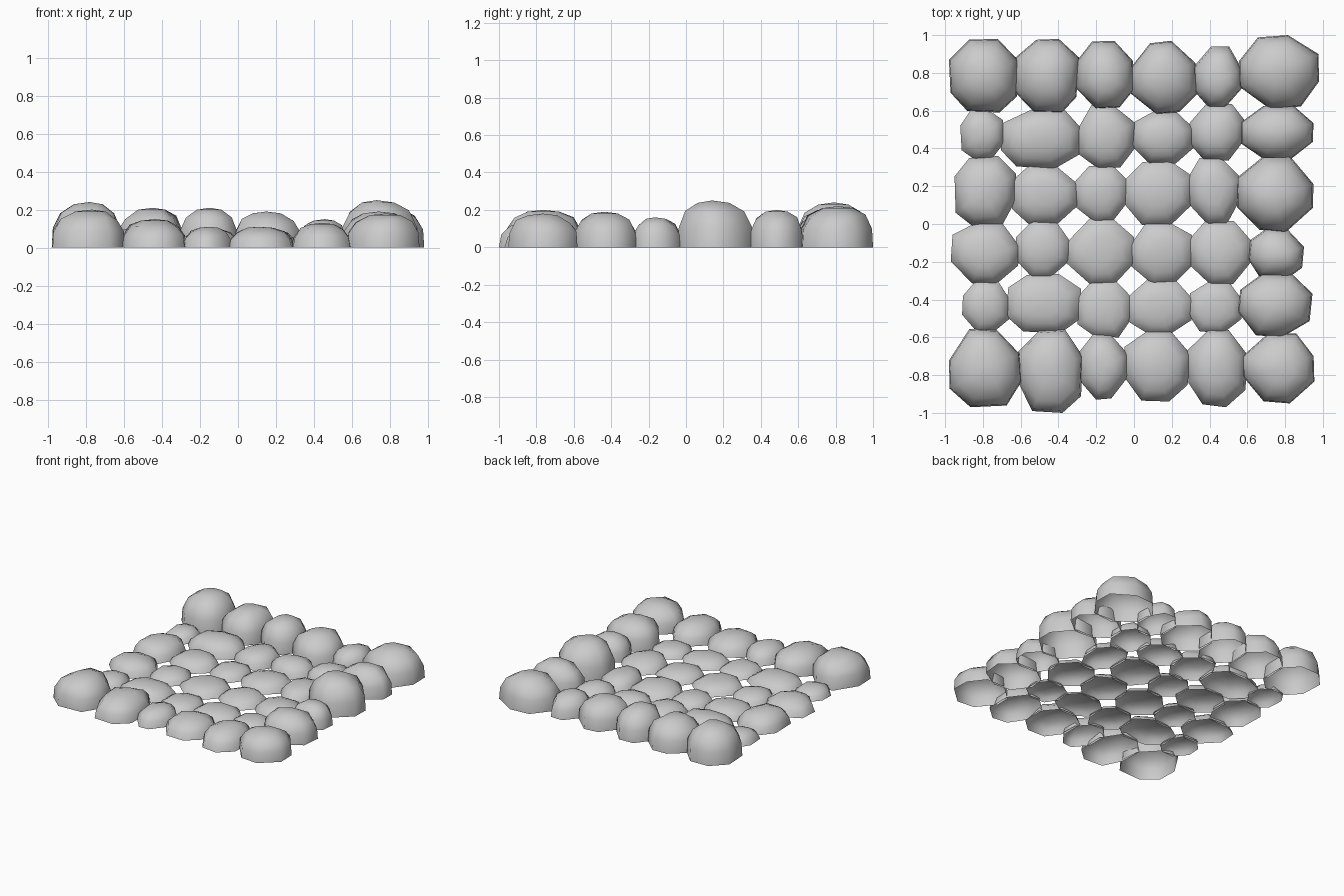
import bpy, math, random

if "Cube" in bpy.data.objects:
    bpy.data.objects.remove(bpy.data.objects["Cube"])

random.seed(11)

# seams between neighbouring stones: across x for each row (back to front)
X_SEAMS = [
    [-.98, -.625, -.30, -.01, .325, .565, .98],
    [-.92, -.695, -.29, -.005, .305, .575, .95],
    [-.95, -.635, -.305, -.045, .295, .555, .95],
    [-.97, -.615, -.35, -.01, .30, .615, .90],
    [-.91, -.67, -.29, -.025, .30, .56, .945],
    [-.98, -.605, -.28, -.04, .29, .585, .955],
]
# seams along y for each column (left to right)
Y_SEAMS = [
    [.98, .60, .35, .0, -.31, -.565, -.97],
    [.98, .60, .30, .01, -.275, -.565, -1.0],
    [.97, .62, .30, .02, -.31, -.59, -.93],
    [.97, .59, .33, .0, -.31, -.575, -.94],
    [.94, .625, .345, .005, -.315, -.57, -.97],
    [1.0, .615, .35, -.035, -.275, -.59, -.95],
]
# the rim stones are taller than the middle ones
HEIGHTS = [
    [.24, .21, .21, .19, .15, .22],
    [.08, .11, .10, .10, .11, .20],
    [.12, .08, .07, .08, .09, .25],
    [.10, .07, .07, .07, .08, .16],
    [.07, .08, .06, .06, .06, .19],
    [.20, .15, .11, .11, .13, .18],
]
# dome profiles (height fraction, radius fraction): steep when tall, shallow when low
TALL = [(0, 1), (.45, .97), (.78, .78), (.95, .42)]
LOW = [(0, 1), (.45, .89), (.78, .68), (.95, .38)]
SIDES = 8


def outline():
    """Irregular rounded-square outline scaled to fill -1..1."""
    start = .5 + random.uniform(-.15, .15)
    pts = []
    for i in range(SIDES):
        a = (i + start + random.uniform(-.15, .15)) * 2 * math.pi / SIDES
        c, s = math.cos(a), math.sin(a)
        r = (abs(c) ** 3 + abs(s) ** 3) ** (-1 / 3) * random.uniform(.96, 1.03)
        pts.append((r * c, r * s))
    xs, ys = [p[0] for p in pts], [p[1] for p in pts]
    fit = lambda v, vs: 2 * (v - min(vs)) / (max(vs) - min(vs)) - 1
    return [(fit(x, xs), fit(y, ys)) for x, y in pts]


def stone(name, x0, x1, y0, y1, h):
    """Faceted dome, open underneath."""
    cx, cy, rx, ry = (x0 + x1) / 2, (y0 + y1) / 2, (x1 - x0) / 2, (y1 - y0) / 2
    pts = outline()
    dx, dy = random.uniform(-.1, .1), random.uniform(-.1, .1)
    t = min(1, max(0, (h - .08) / .1))
    verts, faces = [], []
    for (zf, r_tall), (_, r_low) in zip(TALL, LOW):
        rf = r_low + t * (r_tall - r_low)
        for x, y in pts:
            z = zf * h * (random.uniform(.9, 1.03) if 0 < zf < .9 else 1)
            verts.append((cx + rx * (x * rf + dx * (1 - rf)),
                          cy + ry * (y * rf + dy * (1 - rf)), z))
    verts.append((cx + rx * dx, cy + ry * dy, h))
    for k in range(len(TALL) - 1):
        for i in range(SIDES):
            j = (i + 1) % SIDES
            a, b = k * SIDES, (k + 1) * SIDES
            faces.append((a + i, a + j, b + j, b + i))
    last = (len(TALL) - 1) * SIDES
    for i in range(SIDES):
        faces.append((last + i, last + (i + 1) % SIDES, len(verts) - 1))
    me = bpy.data.meshes.new(name)
    me.from_pydata(verts, [], faces)
    me.polygons.foreach_set("use_smooth", [True] * len(me.polygons))
    me.update()
    bpy.context.collection.objects.link(bpy.data.objects.new(name, me))


# lay the paving, neighbours overlapping slightly; outer edges stay put
OVERLAP = .01
for r in range(6):
    for c in range(6):
        xs, ys = X_SEAMS[r], Y_SEAMS[c]
        stone(f"stone_row{r + 1}_col{c + 1}",
              xs[c] - OVERLAP * (c > 0), xs[c + 1] + OVERLAP * (c < 5),
              ys[r + 1] - OVERLAP * (r < 5), ys[r] + OVERLAP * (r > 0),
              HEIGHTS[r][c])
